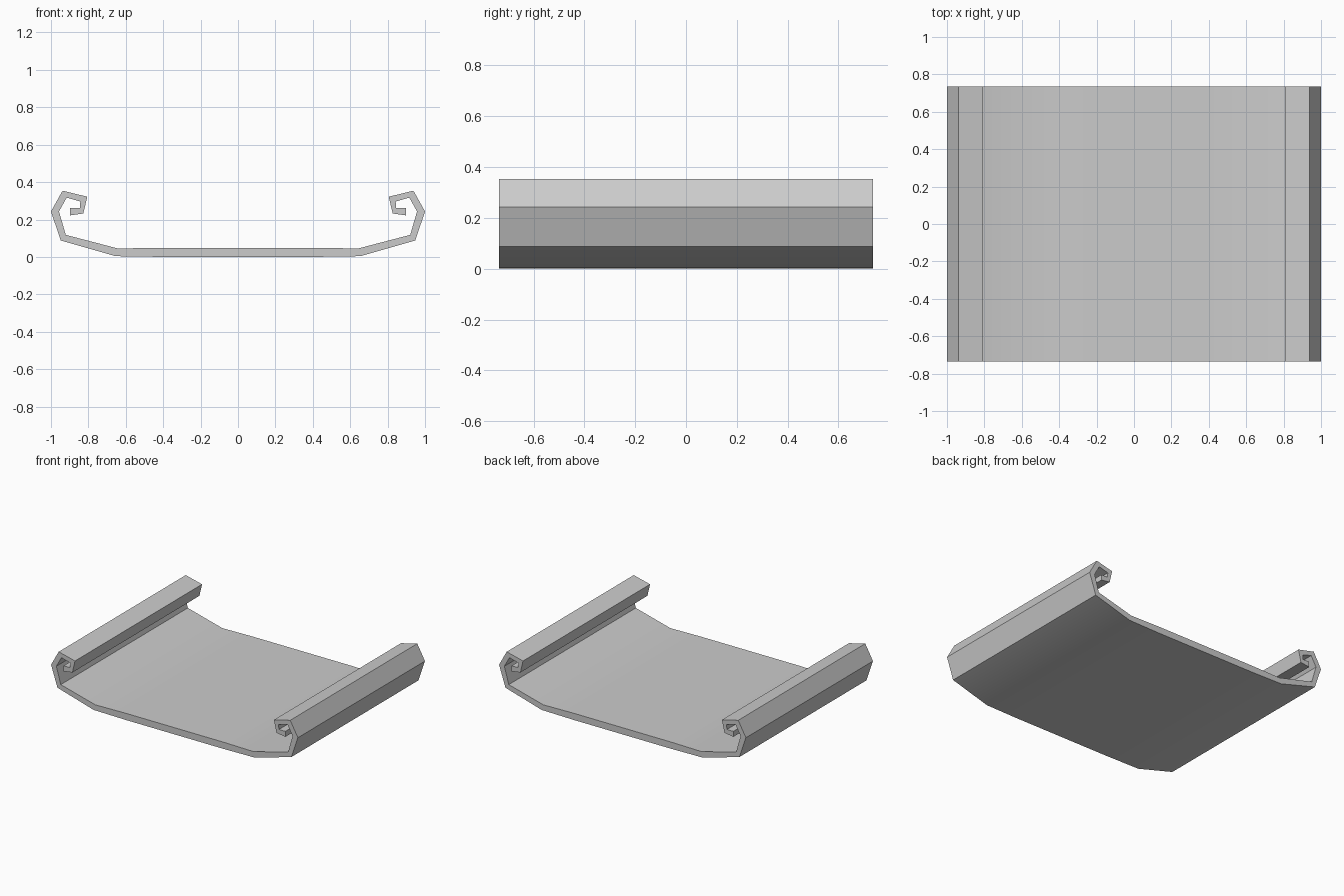
import bpy
import bmesh
import math

cube = bpy.data.objects.get("Cube")
if cube:
    bpy.data.objects.remove(cube, do_unlink=True)

HALF_LENGTH = 0.735

# Material
grey = bpy.data.materials.new("light grey metal")
grey.use_nodes = True
colour = (0.6, 0.6, 0.6, 1.0)
grey.diffuse_color = colour
grey.node_tree.nodes["Principled BSDF"].inputs["Base Color"].default_value = colour

# Left half of the cross-section (x, z): underside, curled lip, then upper side
half_profile = [
    (0.40, 0.0), (0.655, 0.004), (0.948, 0.088), (1.0, 0.243), (0.938, 0.354),
    (0.806, 0.322), (0.827, 0.232), (0.898, 0.222), (0.898, 0.262),
    (0.846, 0.262), (0.843, 0.296), (0.916, 0.317), (0.957, 0.243),
    (0.921, 0.118), (0.642, 0.045), (0.40, 0.049),
]
profile = half_profile + [(-x, z) for x, z in reversed(half_profile)]

# Extrude the whole cross-section along y
bm = bmesh.new()
front = bm.faces.new([bm.verts.new((x, -HALF_LENGTH, z)) for x, z in profile])
extruded = bmesh.ops.extrude_face_region(bm, geom=[front], use_keep_orig=True)
moved = [v for v in extruded["geom"] if isinstance(v, bmesh.types.BMVert)]
bmesh.ops.translate(bm, verts=moved, vec=(0, 2 * HALF_LENGTH, 0))
bmesh.ops.recalc_face_normals(bm, faces=bm.faces)

mesh = bpy.data.meshes.new("curled_edge_panel")
bm.to_mesh(mesh)
bm.free()
mesh.materials.append(grey)
panel = bpy.data.objects.new("curled_edge_panel", mesh)
bpy.context.collection.objects.link(panel)

# Soften only the shallow bends
bpy.ops.object.select_all(action="DESELECT")
panel.select_set(True)
bpy.context.view_layer.objects.active = panel
bpy.ops.object.shade_smooth_by_angle(angle=math.radians(30))
